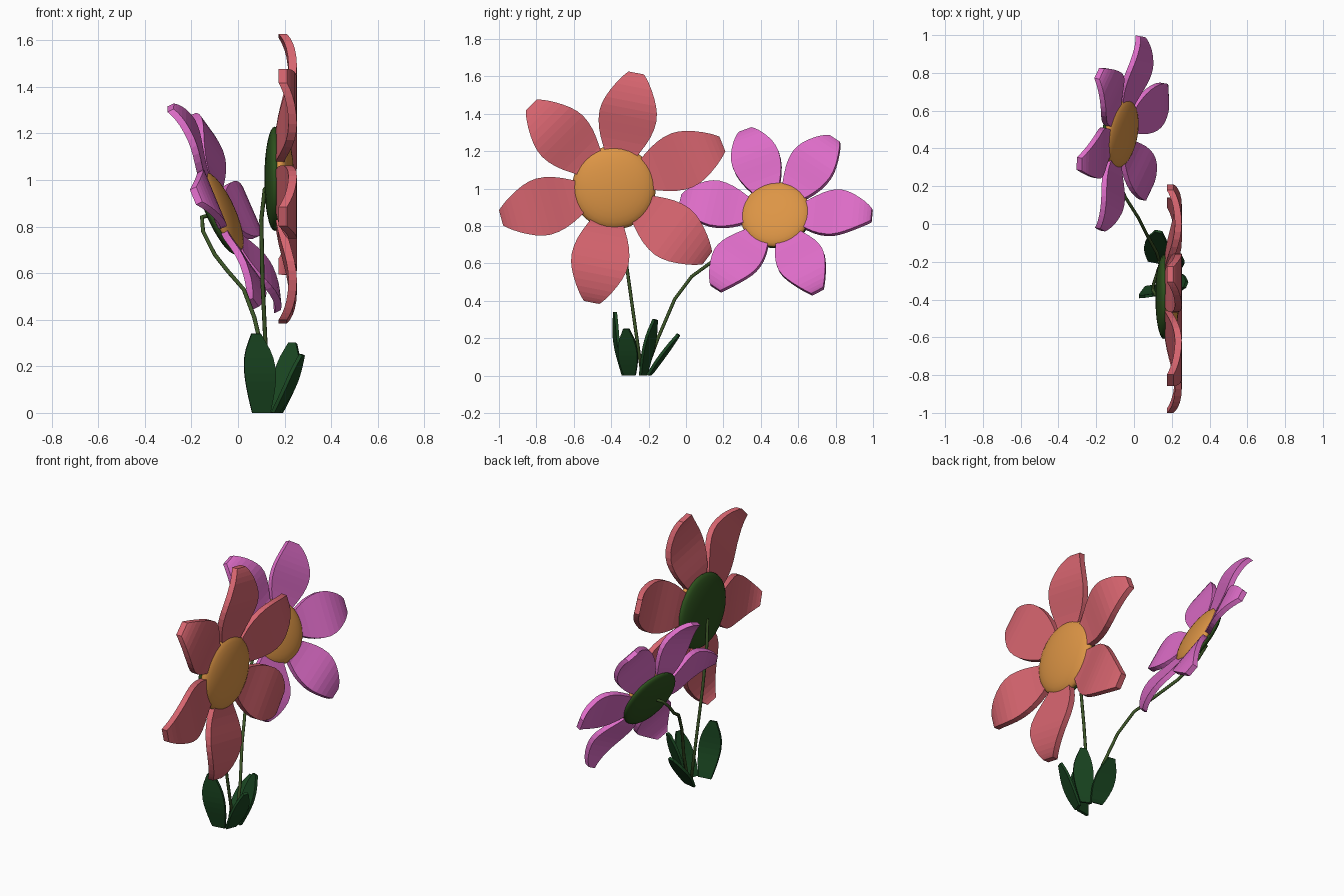
import bpy, bmesh, math
from mathutils import Vector, Matrix

if "Cube" in bpy.data.objects:
    bpy.data.objects.remove(bpy.data.objects["Cube"])


def mat(name, rgb):
    m = bpy.data.materials.new(name)
    m.diffuse_color = (*rgb, 1)
    m.use_nodes = True
    m.node_tree.nodes["Principled BSDF"].inputs["Base Color"].default_value = m.diffuse_color
    return m


RED = mat("red", (0.68, 0.13, 0.16))
PINK = mat("pink", (0.72, 0.15, 0.57))
ORANGE = mat("orange", (0.72, 0.30, 0.06))
SEPAL = mat("sepal_green", (0.025, 0.08, 0.012))
STEM = mat("stem_green", (0.045, 0.09, 0.02))
LEAF = mat("leaf_green", (0.01, 0.06, 0.015))


def finish(name, bm, material, smooth=False):
    bmesh.ops.recalc_face_normals(bm, faces=bm.faces)
    me = bpy.data.meshes.new(name)
    bm.to_mesh(me)
    bm.free()
    me.materials.append(material)
    ob = bpy.data.objects.new(name, me)
    bpy.context.collection.objects.link(ob)
    if smooth:
        for p in me.polygons:
            p.use_smooth = True
    return ob


def blade(name, centres, widths, side, normal, thick, material, M=Matrix()):
    """Thick strip with four corners at each station along a path."""
    bm = bmesh.new()
    rings = []
    for c, w in zip(centres, widths):
        rings.append([bm.verts.new(M @ (Vector(c) + side * (a * w) + normal * (b * thick / 2)))
                      for a, b in ((-1, -1), (1, -1), (1, 1), (-1, 1))])
    for r, q in zip(rings, rings[1:]):
        for i in range(4):
            j = (i + 1) % 4
            bm.faces.new((r[i], r[j], q[j], q[i]))
    bm.faces.new(rings[0])
    bm.faces.new(rings[-1])
    return finish(name, bm, material)


def resample(pts, n):
    """Catmull-Rom through the control points."""
    p = [Vector(q) for q in pts]
    p = [2 * p[0] - p[1]] + p + [2 * p[-1] - p[-2]]
    out = []
    segs = len(p) - 3
    for k in range(n + 1):
        u = k / n * segs
        i = min(int(u), segs - 1)
        t = u - i
        a, b, c, d = p[i:i + 4]
        out.append(0.5 * (2 * b + (c - a) * t + (2 * a - 5 * b + 4 * c - d) * t * t
                          + (3 * b - a - 3 * c + d) * t ** 3))
    return out


def dome(name, x, depth, radius, material, M):
    bm = bmesh.new()
    bmesh.ops.create_uvsphere(bm, u_segments=32, v_segments=16, radius=1)
    T = M @ Matrix.Translation((x, 0, 0)) @ Matrix.Diagonal((depth, radius, radius, 1)) \
        @ Matrix.Rotation(math.pi / 2, 4, 'Y')
    bmesh.ops.transform(bm, matrix=T, verts=bm.verts)
    finish(name, bm, material, True)


# petal profile: distance from centre, forward bulge, half width
PETAL = [(0.12, 0.010, 0.05), (0.21, 0.012, 0.10), (0.30, 0.032, 0.14), (0.39, 0.055, 0.155),
         (0.47, 0.065, 0.138), (0.55, 0.056, 0.098), (0.60, 0.038, 0.064), (0.625, 0.022, 0.042)]


def flower(name, M, spin, material):
    stations = resample(PETAL, 14)
    for i, ang in enumerate((135, 79, 22, -37, 259, 195)):
        a = math.radians(ang + spin)
        out = Vector((0, math.cos(a), math.sin(a)))
        side = Vector((0, -math.sin(a), math.cos(a)))
        centres = [out * s.x + Vector((s.y, 0, 0)) for s in stations]
        blade(f"{name}_petal_{i + 1}", centres, [s.z for s in stations], side,
              Vector((1, 0, 0)), 0.036, material, M)
    dome(name + "_centre", 0.010, 0.060, 0.224, ORANGE, M)
    dome(name + "_sepal", -0.012, 0.045, 0.224, SEPAL, M)


# flower heads
flower("red_flower", Matrix.Translation((0.17, -0.385, 1.005)), 0, RED)
tilt = Matrix.Rotation(math.radians(-10), 4, 'Z') @ Matrix.Rotation(math.radians(-24), 4, 'Y')
flower("pink_flower", Matrix.Translation((-0.077, 0.48, 0.858)) @ tilt @ Matrix.Scale(0.84, 4), -23, PINK)


# stems
def stem(name, pts, r=0.009, sides=8):
    path = [Vector(p) for p in pts]
    bm = bmesh.new()
    rings = []
    for i, p in enumerate(path):
        d = (path[min(i + 1, len(path) - 1)] - path[max(i - 1, 0)]).normalized()
        u = d.cross(Vector((0.7, -0.7, 0.1))).normalized()
        v = d.cross(u)
        rings.append([bm.verts.new(p + r * (u * math.cos(k * math.tau / sides) + v * math.sin(k * math.tau / sides)))
                      for k in range(sides)])
    for a, b in zip(rings, rings[1:]):
        for k in range(sides):
            j = (k + 1) % sides
            bm.faces.new((a[k], a[j], b[j], b[k]))
    bm.faces.new(rings[0])
    bm.faces.new(rings[-1])
    finish(name, bm, STEM, True)


stem("red_flower_stem", [(0.13, -0.235, 0.01), (0.12, -0.27, 0.25), (0.105, -0.315, 0.57),
                         (0.10, -0.35, 0.83), (0.115, -0.375, 0.96), (0.15, -0.385, 1.0)])
stem("pink_flower_stem", [(0.14, -0.22, 0.01), (0.12, -0.15, 0.2), (0.07, -0.06, 0.41),
                          (0.025, 0.03, 0.53), (-0.045, 0.14, 0.61), (-0.10, 0.26, 0.68),
                          (-0.15, 0.38, 0.78), (-0.155, 0.45, 0.84), (-0.09, 0.48, 0.858)])


# leaves: base, bow point, tip, side direction, half width
LEAVES = [((0.10, -0.33, 0), (0.095, -0.37, 0.17), (0.078, -0.38, 0.34), (1, 0.15, 0), 0.068),
          ((0.11, -0.20, 0), (0.115, -0.13, 0.10), (0.13, -0.04, 0.22), (1, -0.2, 0), 0.062),
          ((0.16, -0.23, 0), (0.205, -0.20, 0.15), (0.235, -0.165, 0.30), (0.9, -0.45, 0), 0.058),
          ((0.16, -0.30, 0), (0.22, -0.31, 0.11), (0.275, -0.32, 0.25), (0.35, 0.9, 0), 0.055)]
for i, (base, bow, tip, side, w) in enumerate(LEAVES):
    side = Vector(side).normalized()
    path = resample([base, bow, tip], 10)
    shape = [s.x for s in resample([(0.58, 0, 0), (0.85, 0, 0), (1, 0, 0), (0.85, 0, 0), (0.3, 0, 0)], 10)]
    normal = (Vector(tip) - Vector(base)).cross(side).normalized()
    ob = blade(f"leaf_{i + 1}", path, [w * s for s in shape], side, normal, 0.016, LEAF)
    for v in ob.data.vertices:
        v.co.z = max(v.co.z, 0)
